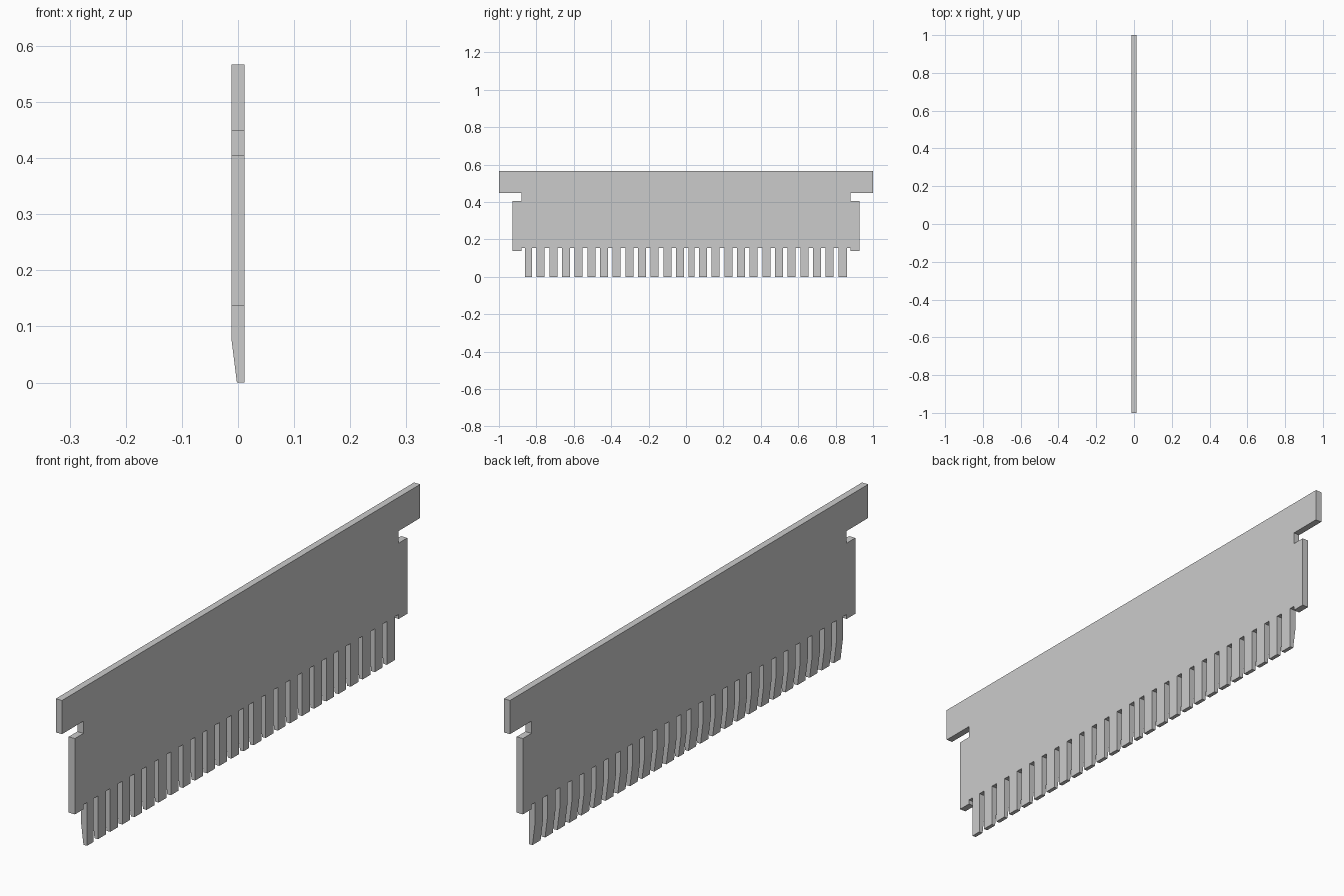
import bpy, bmesh

if "Cube" in bpy.data.objects:
    bpy.data.objects.remove(bpy.data.objects["Cube"])

T = 0.012            # half thickness
PITCH = 0.0677
SLOT = 0.0247        # slot width between teeth
ROOT = 0.153         # height of the slot tops
KNEE = 0.08          # where the back of each tooth starts to taper

# slots between the teeth, two runs either side of one narrower tooth
slots = [-0.823 + PITCH * i for i in range(13)]
slots += [0.045 + PITCH * i for i in range(12)]

# outline of the comb in the y-z plane, right shoulder, top bar, left shoulder
outline = [(0.86, 0), (0.86, ROOT), (0.88, ROOT), (0.88, 0.137), (0.928, 0.137),
           (0.928, 0.405), (0.88, 0.405), (0.88, 0.448), (1, 0.448), (1, 0.567)]
outline += [(-y, z) for y, z in reversed(outline)]
for s in slots:
    outline += [(s, 0), (s, ROOT), (s + SLOT, ROOT), (s + SLOT, 0)]

# extrude the plate
bm = bmesh.new()
face = bm.faces.new([bm.verts.new((-T, y, z)) for y, z in outline])
ext = bmesh.ops.extrude_face_region(bm, geom=[face])
for v in ext["geom"]:
    if isinstance(v, bmesh.types.BMVert):
        v.co.x = T

# cut at the knee and taper the tooth tips on the back
bmesh.ops.bisect_plane(bm, geom=bm.verts[:] + bm.edges[:] + bm.faces[:],
                       plane_co=(0, 0, KNEE), plane_no=(0, 0, 1))
for v in bm.verts:
    if v.co.z < 0.001 and v.co.x < 0:
        v.co.x = -0.002
bmesh.ops.recalc_face_normals(bm, faces=bm.faces[:])

mesh = bpy.data.meshes.new("comb_plate")
bm.to_mesh(mesh)
bm.free()
bpy.context.collection.objects.link(bpy.data.objects.new("comb_plate", mesh))
